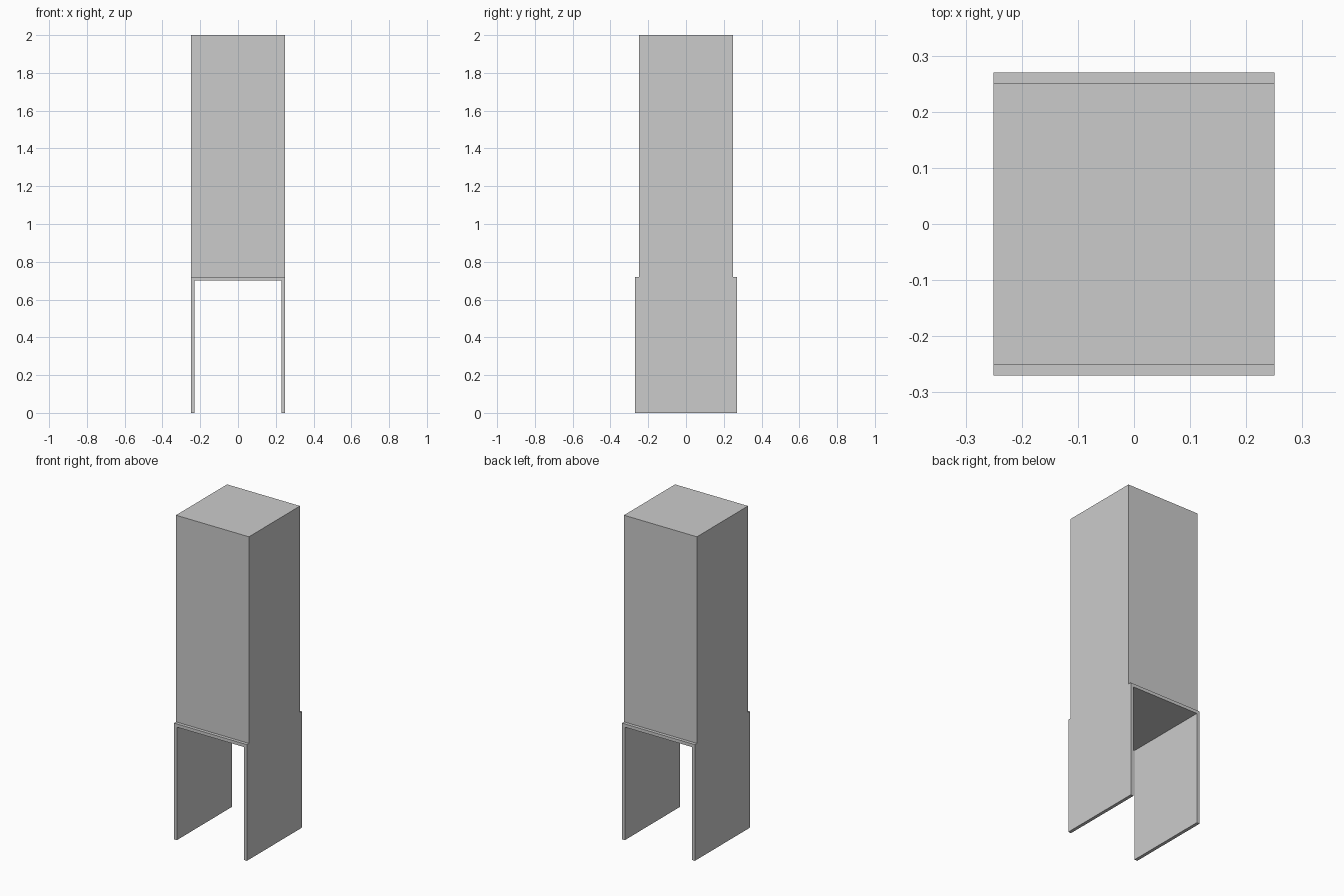
import bpy, bmesh

if "Cube" in bpy.data.objects:
    bpy.data.objects.remove(bpy.data.objects["Cube"])


def extrude_profile(name, profile, y0, y1):
    """Extrude a closed x/z outline along y into a solid."""
    bm = bmesh.new()
    face = bm.faces.new([bm.verts.new((x, y0, z)) for x, z in profile])
    result = bmesh.ops.extrude_face_region(bm, geom=[face])
    verts = [v for v in result["geom"] if isinstance(v, bmesh.types.BMVert)]
    bmesh.ops.translate(bm, verts=verts, vec=(0, y1 - y0, 0))
    bmesh.ops.recalc_face_normals(bm, faces=bm.faces)
    mesh = bpy.data.meshes.new(name)
    bm.to_mesh(mesh)
    bm.free()
    obj = bpy.data.objects.new(name, mesh)
    bpy.context.collection.objects.link(obj)
    return obj


W = 0.25        # half width
T = 0.02        # panel thickness
TOP = 0.72      # top of the stand

# Stand: two side panels joined by a thin top board
right = [(W, TOP), (W, 0), (W - T, 0), (W - T, TOP - T)]
left = [(-x, z) for x, z in reversed(right)]
extrude_profile("stand", right + left, -W - T, W + T)

# Tall cabinet resting on the stand
extrude_profile("cabinet", [(-W, TOP), (W, TOP), (W, 2), (-W, 2)], -W, W)
